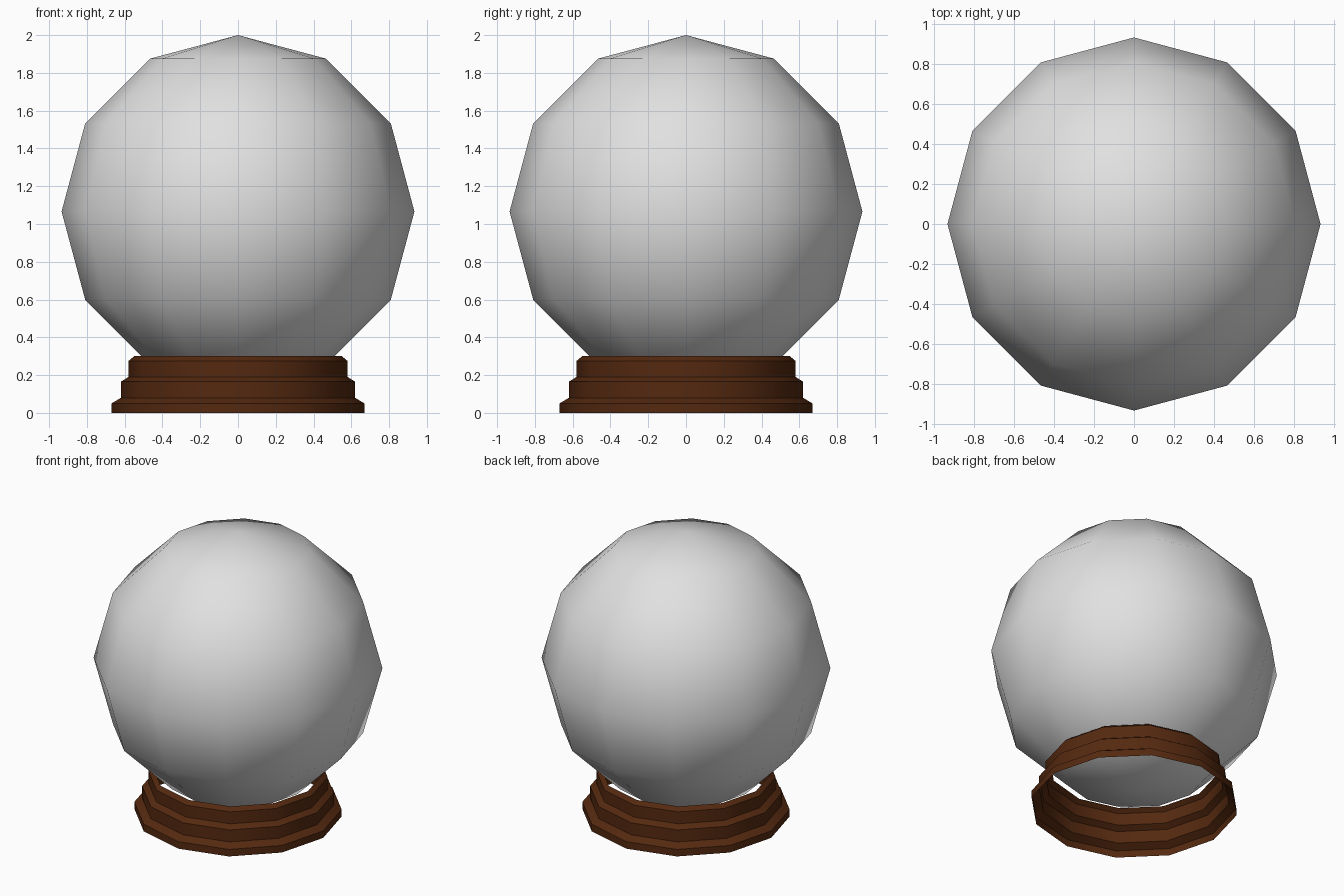
import bpy, bmesh, math

if "Cube" in bpy.data.objects:
    bpy.data.objects.remove(bpy.data.objects["Cube"])

SIDES = 12


def material(name, rgb):
    m = bpy.data.materials.new(name)
    m.diffuse_color = (*rgb, 1.0)
    m.use_nodes = True
    m.node_tree.nodes["Principled BSDF"].inputs["Base Color"].default_value = m.diffuse_color
    return m


def lathe(name, profile, mat):
    """Spin a (radius, height) profile, listed bottom to top, around z."""
    bm = bmesh.new()
    rings = []
    for r, z in profile:
        if r == 0:
            rings.append([bm.verts.new((0, 0, z))] * SIDES)
        else:
            angles = [2 * math.pi * i / SIDES for i in range(SIDES)]
            rings.append([bm.verts.new((r * math.cos(a), r * math.sin(a), z)) for a in angles])
    for low, high in zip(rings, rings[1:]):
        for i in range(SIDES):
            j = (i + 1) % SIDES
            corners = dict.fromkeys((low[i], low[j], high[j], high[i]))
            bm.faces.new(list(corners))
    mesh = bpy.data.meshes.new(name)
    bm.to_mesh(mesh)
    bm.free()
    mesh.materials.append(mat)
    obj = bpy.data.objects.new(name, mesh)
    bpy.context.collection.objects.link(obj)
    bpy.ops.object.select_all(action='DESELECT')
    obj.select_set(True)
    bpy.context.view_layer.objects.active = obj
    bpy.ops.object.shade_smooth_by_angle(angle=math.radians(40))
    return obj


glass = material("pale_grey_glass", (0.75, 0.75, 0.75))
wood = material("dark_brown_wood", (0.09, 0.022, 0.005))

# Globe: low-poly ball, six bands from pole to pole
R, CZ = 0.934, 1.066
arc = [(0, CZ - R)]
arc += [(R * math.sin(k * math.pi / 6), CZ - R * math.cos(k * math.pi / 6)) for k in range(1, 6)]
arc += [(0, CZ + R)]
lathe("globe", arc, glass)

# Base: open stepped ring with chamfered shoulders
lathe("base_ring", [(0.67, 0), (0.67, 0.05), (0.62, 0.08), (0.62, 0.165),
                    (0.58, 0.19), (0.58, 0.275), (0.55, 0.30)], wood)
